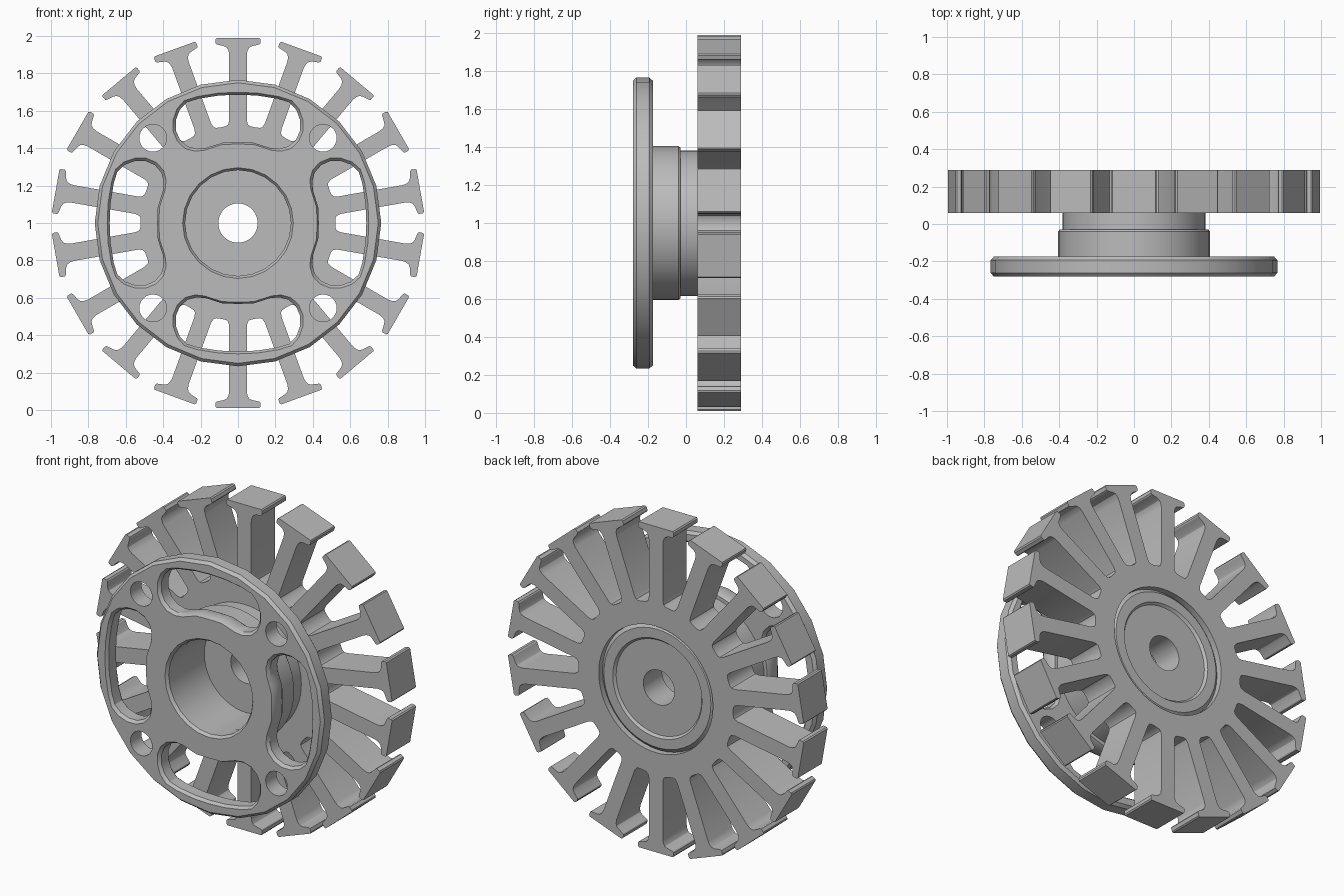
import bpy, bmesh
from math import sin, cos, pi, radians

default = bpy.data.objects.get("Cube")
if default:
    bpy.data.objects.remove(default, do_unlink=True)

CENTRE_Z = 1.0

grey = bpy.data.materials.new("metal_grey")
grey.use_nodes = True
grey.diffuse_color = (0.5, 0.5, 0.5, 1)
grey.node_tree.nodes["Principled BSDF"].inputs["Base Color"].default_value = (0.5, 0.5, 0.5, 1)


def place(u, r, angle, y):
    """Point at tangential offset u and radius r, turned about the axle."""
    return (r * sin(angle) + u * cos(angle), y,
            CENTRE_Z + r * cos(angle) - u * sin(angle))


def finish(bm, name):
    bmesh.ops.remove_doubles(bm, verts=bm.verts, dist=1e-5)
    bmesh.ops.recalc_face_normals(bm, faces=bm.faces)
    mesh = bpy.data.meshes.new(name)
    bm.to_mesh(mesh)
    bm.free()
    mesh.materials.append(grey)
    obj = bpy.data.objects.new(name, mesh)
    bpy.context.collection.objects.link(obj)
    return obj


def shade(obj):
    bpy.ops.object.select_all(action='DESELECT')
    obj.select_set(True)
    bpy.context.view_layer.objects.active = obj
    bpy.ops.object.shade_smooth_by_angle(angle=radians(30))


def bridge(bm, a, b):
    for i in range(len(a)):
        j = (i + 1) % len(a)
        bm.faces.new((a[i], a[j], b[j], b[i]))


def lathe(name, profile, segments):
    """Revolve a closed (radius, y) profile about the axle."""
    bm = bmesh.new()
    rings = [[bm.verts.new(place(0, r, 2 * pi * s / segments, y)) for r, y in profile]
             for s in range(segments)]
    for s in range(segments):
        bridge(bm, rings[s], rings[(s + 1) % segments])
    return finish(bm, name)


def loft(bm, loops):
    """Closed solid through stacked outlines."""
    rings = [[bm.verts.new(p) for p in loop] for loop in loops]
    for a, b in zip(rings, rings[1:]):
        bridge(bm, a, b)
    bm.faces.new(rings[0])
    bm.faces.new(rings[-1])


def mirrored(half):
    """Complete a half outline whose first and last points lie on u = 0."""
    return half + [(-u, r) for u, r in reversed(half[1:-1])]


# Front flange with chamfered rims
F, B, C = -0.28, -0.175, 0.018
flange = lathe("front_flange", [
    (0.283, B), (0.283, F + C), (0.296, F), (0.75, F), (0.766, F + C),
    (0.766, B - C), (0.75, B)], 24)

# Cutter for the four kidney windows, flared at both faces, and the bolt holes
window = mirrored([
    (0, 0.432), (0.08, 0.43), (0.12, 0.418), (0.17, 0.402), (0.22, 0.397),
    (0.27, 0.41), (0.31, 0.445), (0.332, 0.495), (0.332, 0.55), (0.312, 0.605),
    (0.275, 0.645), (0.21, 0.665), (0.1, 0.682), (0, 0.686)])
levels = [(F - 0.01, 1), (F, 1), (F + C, 0), (B - C, 0), (B, 1), (B + 0.01, 1)]
bm = bmesh.new()
for k in range(4):
    angle = k * pi / 2
    loft(bm, [[place(u * (1 + 0.045 * flare), 0.54 + (r - 0.54) * (1 + 0.09 * flare), angle, y)
               for u, r in window] for y, flare in levels])
    hole = [(0.073 * sin(2 * pi * i / 24), 0.643 + 0.073 * cos(2 * pi * i / 24))
            for i in range(24)]
    loft(bm, [[place(u, r, angle + pi / 4, y) for u, r in hole] for y in (F - 0.05, B + 0.05)])
cutter = finish(bm, "flange_cutter")
cutter.hide_render = True

cut = flange.modifiers.new("windows", 'BOOLEAN')
cut.operation = 'DIFFERENCE'
cut.solver = 'EXACT'
cut.object = cutter
bpy.context.view_layer.objects.active = flange
bpy.ops.object.modifier_apply(modifier=cut.name)
bpy.data.objects.remove(cutter, do_unlink=True)
shade(flange)

# Stepped hub with a deep front bore and an axle hole
hub = lathe("hub", [
    (0.283, B), (0.405, B), (0.405, -0.04), (0.397, -0.03), (0.383, -0.03),
    (0.383, 0.255), (0.36, 0.275), (0.3, 0.275), (0.288, 0.26), (0.105, 0.26),
    (0.105, 0.08), (0.283, 0.08)], 48)
shade(hub)

# Toothed core: one sector repeated around the axle
TEETH, FRONT, BACK, BORE = 18, 0.06, 0.29, 0.384
half_step = pi / TEETH
half_tooth = [
    (0.52 * sin(half_step), 0.52 * cos(half_step)), (0.064, 0.518), (0.053, 0.527),
    (0.047, 0.55), (0.047, 0.9), (0.051, 0.922), (0.06, 0.938), (0.075, 0.946),
    (0.114, 0.955), (0.12, 0.961), (0.12, 0.982), (0.114, 0.99)]
outer = half_tooth + [(-u, r) for u, r in reversed(half_tooth)]
inner = [(BORE * sin(a), BORE * cos(a)) for a in
         (-half_step, -half_step / 2, 0, half_step / 2, half_step)]
bm = bmesh.new()
for k in range(TEETH):
    angle = 2 * half_step * k
    front, back = [[bm.verts.new(place(u, r, angle, y)) for u, r in outer + inner]
                   for y in (FRONT, BACK)]
    bm.faces.new(front)
    bm.faces.new(back)
    n = len(outer)
    for i in range(len(front) - 1):
        if i != n - 1:  # leave the seam between sectors open for welding
            bm.faces.new((front[i], front[i + 1], back[i + 1], back[i]))
core = finish(bm, "toothed_core")
shade(core)
